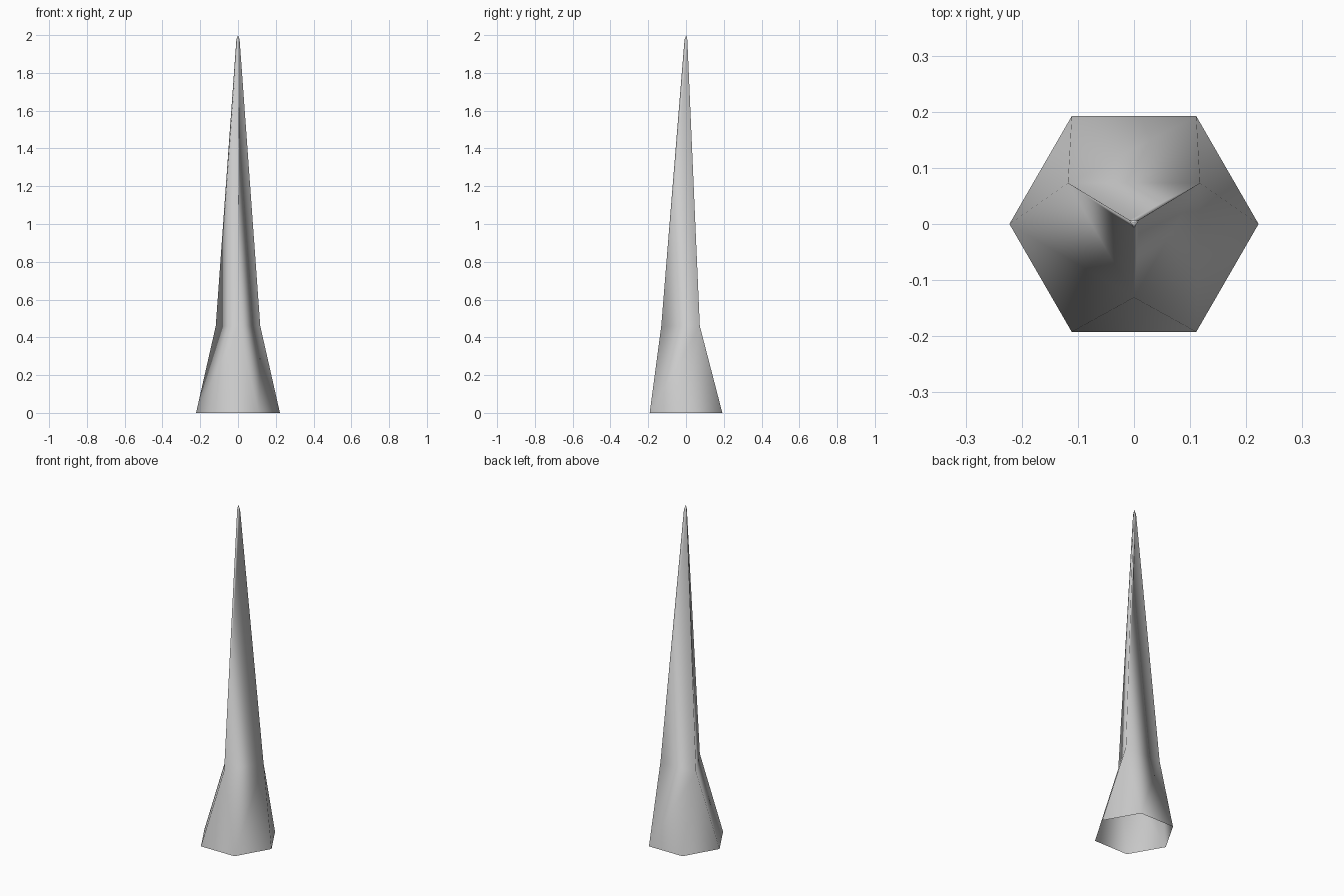
import bpy, bmesh
from math import cos, sin, radians

# remove the default object
cube = bpy.data.objects.get("Cube")
if cube:
    bpy.data.objects.remove(cube, do_unlink=True)

# single grey stone-like colour
grey = bpy.data.materials.new("plain_grey")
grey.use_nodes = True
colour = (0.6, 0.6, 0.6, 1.0)
grey.diffuse_color = colour
grey.node_tree.nodes["Principled BSDF"].inputs["Base Color"].default_value = colour

bm = bmesh.new()


def ring(count, radius, z, start, y=0.0):
    """Horizontal ring of vertices, counter-clockwise from the start angle."""
    step = 360 / count
    return [bm.verts.new((radius * cos(radians(start + i * step)),
                          radius * sin(radians(start + i * step)) + y, z))
            for i in range(count)]


# hexagonal foot, triangular shoulder, small tip ring and point
foot = ring(6, 0.222, 0.0, 0)
shoulder = ring(3, 0.136, 0.46, 30, 0.005)
tip = ring(3, 0.010, 1.975, 30, 0.002)
point = bm.verts.new((0, 0.002, 2.0))

for i in range(3):
    j = (i + 1) % 3
    a, b, c = (foot[(2 * i + k) % 6] for k in range(3))
    bm.faces.new((a, b, shoulder[i]))                       # flare under a corner
    bm.faces.new((b, c, shoulder[j], shoulder[i]))          # flare under a side
    bm.faces.new((shoulder[i], shoulder[j], tip[j], tip[i]))  # long blade side
    bm.faces.new((tip[i], tip[j], point))                   # blunted point

# fully smooth shaded shell, open underneath
for face in bm.faces:
    face.smooth = True
bmesh.ops.recalc_face_normals(bm, faces=bm.faces)

mesh = bpy.data.meshes.new("spike")
bm.to_mesh(mesh)
bm.free()
mesh.materials.append(grey)
spike = bpy.data.objects.new("spike", mesh)
bpy.context.scene.collection.objects.link(spike)
